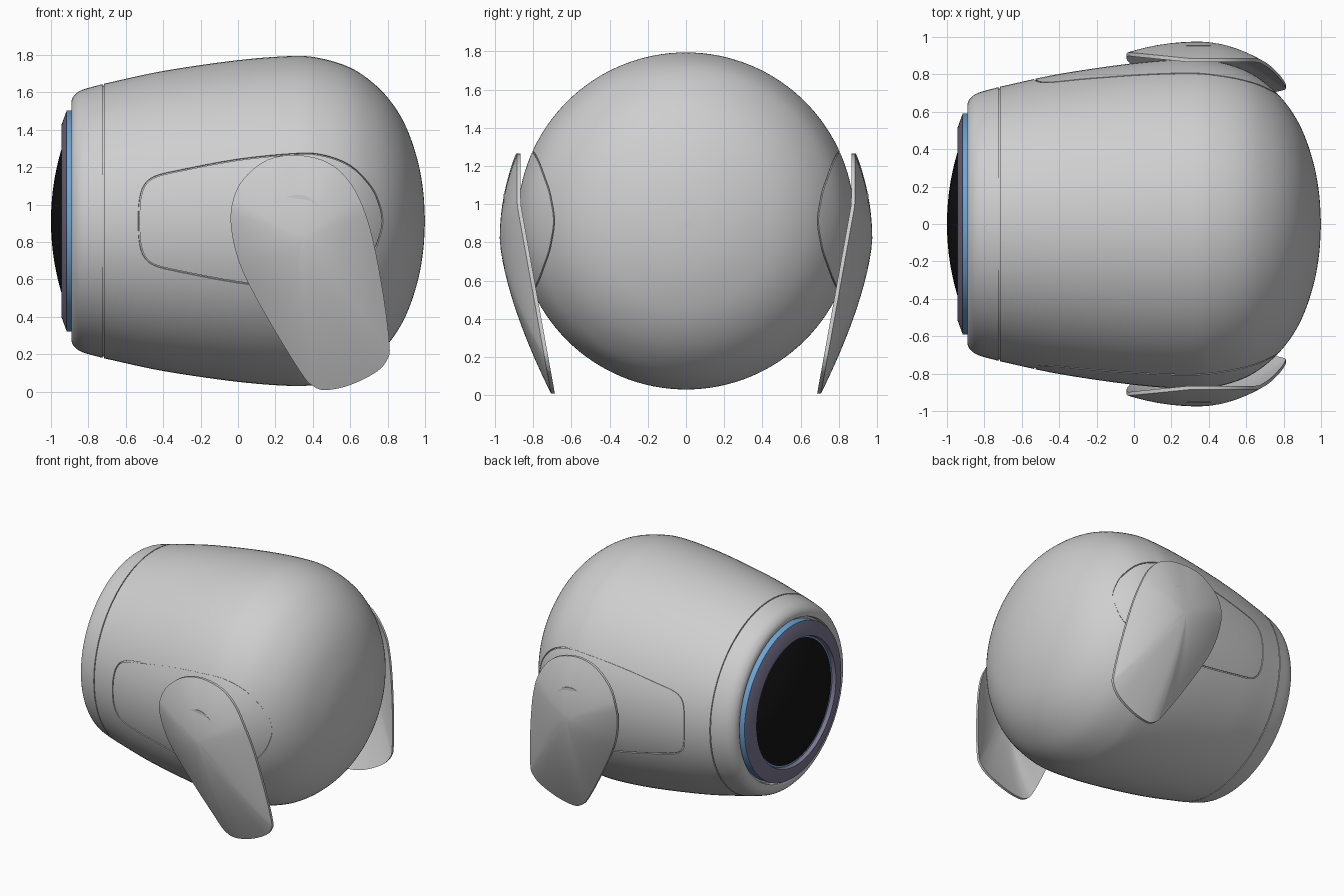
import bpy, bmesh, math
from mathutils import Vector

if "Cube" in bpy.data.objects:
    bpy.data.objects.remove(bpy.data.objects["Cube"])

CZ = 0.912  # height of the body axis


def material(name, rgb):
    m = bpy.data.materials.new(name)
    m.diffuse_color = (*rgb, 1)
    m.use_nodes = True
    m.node_tree.nodes["Principled BSDF"].inputs["Base Color"].default_value = m.diffuse_color
    return m


GREY = material("light grey shell", (0.62, 0.62, 0.62))
BLUE = material("blue ring", (0.15, 0.38, 0.68))
PURPLE = material("purple grey ring", (0.20, 0.18, 0.28))
BLACK = material("black glass", (0.007, 0.007, 0.007))


def spline(pts, n, closed=False):
    """Catmull-Rom samples through 2D points, n per span."""
    p = [Vector(q) for q in pts]
    if not closed:
        p = [2 * p[0] - p[1]] + p + [2 * p[-1] - p[-2]]
    count = len(p) if closed else len(p) - 3
    out = []
    for i in range(count):
        a, b, c, d = (p[(i + k) % len(p)] for k in range(4))
        for j in range(n):
            t = j / n
            out.append(0.5 * (2 * b + (c - a) * t + (2 * a - 5 * b + 4 * c - d) * t * t
                              + (3 * b - a - 3 * c + d) * t ** 3))
    if not closed:
        out.append(p[-2])
    return out


def finish(bm, name, mat, smooth=True):
    bmesh.ops.recalc_face_normals(bm, faces=bm.faces)
    me = bpy.data.meshes.new(name)
    bm.to_mesh(me)
    bm.free()
    ob = bpy.data.objects.new(name, me)
    bpy.context.collection.objects.link(ob)
    me.materials.append(mat)
    if smooth:
        shade(ob)
    return ob


def activate(ob):
    bpy.ops.object.select_all(action='DESELECT')
    ob.select_set(True)
    bpy.context.view_layer.objects.active = ob


def shade(ob):
    activate(ob)
    bpy.ops.object.shade_smooth_by_angle(angle=math.radians(32))


def lathe(name, profile, mat, closed=False, smooth=True):
    """Revolve (x, radius) points about the body axis."""
    bm = bmesh.new()
    vs = [bm.verts.new((x, 0, CZ + r)) for x, r in profile]
    es = [bm.edges.new(e) for e in zip(vs, vs[1:])]
    if closed:
        es.append(bm.edges.new((vs[-1], vs[0])))
    bmesh.ops.spin(bm, geom=vs + es, cent=(0, 0, CZ), axis=(1, 0, 0),
                   angle=2 * math.pi, steps=128, use_duplicate=False)
    bmesh.ops.remove_doubles(bm, verts=bm.verts, dist=1e-5)
    return finish(bm, name, mat, smooth)


# Body: rounded barrel with a seam notch behind the front rim
rim = spline([(-0.89, 0.62), (-0.89, 0.645), (-0.872, 0.675), (-0.83, 0.702),
              (-0.724, 0.732)], 5)
barrel = spline([(-0.717, 0.734), (-0.4, 0.802), (0, 0.86), (0.3, 0.882), (0.45, 0.868),
                 (0.6, 0.82), (0.72, 0.74), (0.82, 0.635), (0.9, 0.50), (0.96, 0.325),
                 (0.99, 0.16), (1.0, 0)], 7)
inner = [Vector(p) for p in ((-0.86, 0), (-0.86, 0.605), (-0.885, 0.61))]
notch = [Vector((-0.724, 0.724)), Vector((-0.717, 0.724))]
body = lathe("body", inner + rim + notch + barrel, GREY, smooth=False)


def surface(x, z, s):
    """Point on the barrel side at x, z."""
    for a, b in zip(barrel, barrel[1:]):
        if a.x <= x <= b.x:
            r = a.y + (b.y - a.y) * (x - a.x) / (b.x - a.x)
            return Vector((x, s * math.sqrt(r * r - (z - CZ) ** 2), z))


# Side panel seams: thin grooves following the surface
half = [(-0.525, 0.11), (-0.50, 0.19), (-0.44, 0.238), (-0.3, 0.272), (0, 0.328),
        (0.3, 0.358), (0.45, 0.352), (0.6, 0.295), (0.71, 0.185), (0.757, 0.085)]
outline = [(-0.53, 0)] + half + [(0.772, 0)] + [(x, -z) for x, z in reversed(half)]
for s in (-1, 1):
    path = [surface(p.x, CZ + p.y, s) for p in spline(outline, 4, True)]
    bm = bmesh.new()
    rings = []
    for i, p in enumerate(path):
        tan = (path[(i + 1) % len(path)] - path[i - 1]).normalized()
        e = 0.01
        du = surface(p.x + e, p.z, s) - surface(p.x - e, p.z, s)
        dv = surface(p.x, p.z + e, s) - surface(p.x, p.z - e, s)
        nor = du.cross(dv).normalized()
        side = tan.cross(nor).normalized()
        rings.append([bm.verts.new(p + nor * a * 0.008 + side * b * 0.004)
                      for a, b in ((1, 1), (1, -1), (-1, -1), (-1, 1))])
    for i, r in enumerate(rings):
        q = rings[(i + 1) % len(rings)]
        for k in range(4):
            bm.faces.new((r[k], r[(k + 1) % 4], q[(k + 1) % 4], q[k]))
    cutter = finish(bm, "seam_cutter", GREY, False)
    cutter.hide_render = True
    activate(body)
    mod = body.modifiers.new("seam", 'BOOLEAN')
    mod.operation, mod.solver, mod.object = 'DIFFERENCE', 'EXACT', cutter
    bpy.ops.object.modifier_apply(modifier=mod.name)
    bpy.data.objects.remove(cutter)
shade(body)

# Front lens: blue ring, bevelled purple ring and black dome
lathe("blue_ring", [(-0.86, 0.46), (-0.86, 0.592), (-0.916, 0.592), (-0.916, 0.46)], BLUE, True)
lathe("lens_bezel", [(-0.90, 0.47), (-0.916, 0.59), (-0.945, 0.51), (-0.945, 0.485),
                     (-0.905, 0.475)], PURPLE, True)
R = 1.34
lathe("lens_dome", [(-1 + R - math.sqrt(R * R - r * r), r)
                    for r in (0.485 * i / 12 for i in range(13))], BLACK)

# Side fins: thin curved shells, wide at the top and narrow below
fin_outline = spline([(0.3, 1.265), (0.45, 1.238), (0.56, 1.165), (0.65, 1.03), (0.72, 0.82),
                      (0.78, 0.5), (0.81, 0.25), (0.80, 0.175), (0.74, 0.105), (0.6, 0.035),
                      (0.47, 0.008), (0.40, 0.03), (0.34, 0.095), (0.2, 0.32), (0.06, 0.57),
                      (-0.01, 0.74), (-0.04, 0.92), (-0.015, 1.06), (0.05, 1.16),
                      (0.16, 1.24)], 4, True)
FC = Vector((0.34, 0.82))


def fin_y(p, t):
    edge = 0.885 - 0.18 * max(0, 1 - p.y) + 0.1 * max(0, 0.3 - p.x)
    power = 1.5 + 0.5 * min(1, max(0, (p.y - 0.2) / 0.8))
    return 0.975 + (edge - 0.975) * t ** power


def fin(name, s):
    bm = bmesh.new()
    steps = 14
    layers = []
    for thick in (0, 0.02):
        rings = []
        for j in range(1, steps + 1):
            t = j / steps
            ring = []
            for p in fin_outline:
                q = FC + (p - FC) * t
                ring.append(bm.verts.new((q.x, s * (fin_y(p, t) - thick), q.y)))
            rings.append(ring)
        centre = bm.verts.new((FC.x, s * (0.975 - thick), FC.y))
        n = len(fin_outline)
        for k in range(n):
            m = (k + 1) % n
            bm.faces.new((centre, rings[0][k], rings[0][m]))
            for a, b in zip(rings, rings[1:]):
                bm.faces.new((a[k], b[k], b[m], a[m]))
        layers.append(rings[-1])
    for k in range(n):
        m = (k + 1) % n
        bm.faces.new((layers[0][k], layers[1][k], layers[1][m], layers[0][m]))
    return finish(bm, name, GREY)


# Hidden pivots joining the fins to the body
def pivot(name, s):
    bm = bmesh.new()
    bmesh.ops.create_cone(bm, cap_ends=True, segments=48, radius1=0.14, radius2=0.14, depth=0.11)
    for v in bm.verts:
        v.co = Vector((0.32 + v.co.x, s * 0.9 + v.co.z, CZ + v.co.y))
    return finish(bm, name, GREY)


for label, s in (("front", -1), ("back", 1)):
    fin(label + "_fin", s)
    pivot(label + "_fin_pivot", s)
